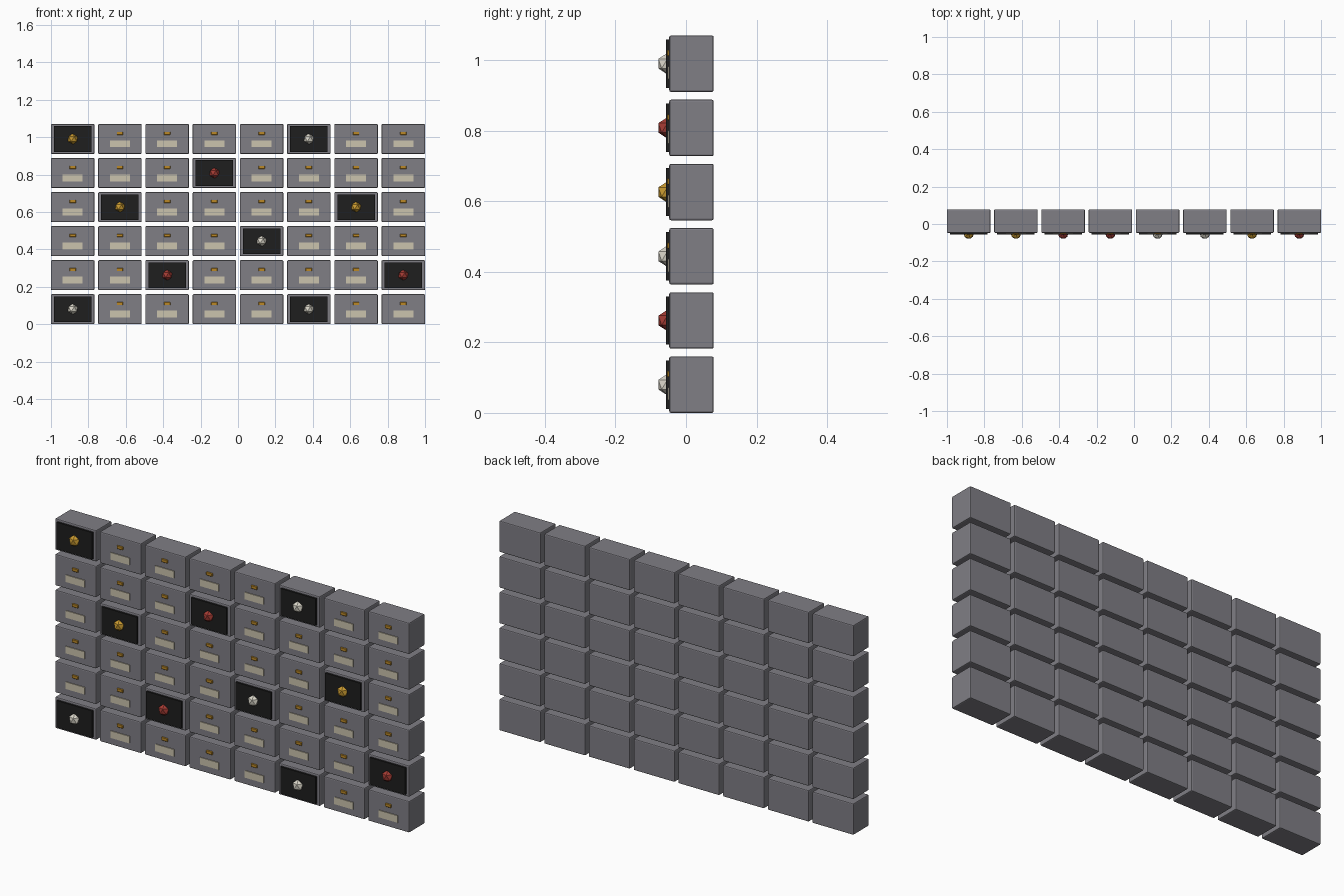
import bpy, bmesh
from mathutils import Matrix, Vector

if "Cube" in bpy.data.objects:
    bpy.data.objects.remove(bpy.data.objects["Cube"])

COLS, ROWS = 8, 6
BOX = (0.2325, 0.126, 0.16)          # width, depth, height of one box
STEP_X, STEP_Z = 0.2525, 0.182
FRONT, BACK = -0.0475, 0.0785


def material(name, rgb):
    m = bpy.data.materials.new(name)
    m.diffuse_color = (*rgb, 1.0)
    m.use_nodes = True
    m.node_tree.nodes["Principled BSDF"].inputs["Base Color"].default_value = m.diffuse_color
    return m


grey = material("grey_metal", (0.215, 0.21, 0.235))
cream = material("cream_paper", (0.60, 0.55, 0.42))
brass = material("brass", (0.50, 0.25, 0.02))
black = material("black_velvet", (0.013, 0.013, 0.013))
gem_mats = {
    "gold": material("gold_gem", (0.60, 0.33, 0.03)),
    "red": material("red_gem", (0.38, 0.045, 0.035)),
    "white": material("white_gem", (0.72, 0.69, 0.60)),
}


def block_mesh(name, size, mat, bevel=0.0, segments=1):
    bm = bmesh.new()
    bmesh.ops.create_cube(bm, size=1.0, matrix=Matrix.Diagonal((*size, 1.0)))
    if bevel:
        bmesh.ops.bevel(bm, geom=bm.edges[:], offset=bevel, segments=segments,
                        profile=0.5, affect='EDGES')
    return finish(bm, name, mat)


def gem_mesh(name, mat):
    bm = bmesh.new()
    bmesh.ops.create_icosphere(bm, subdivisions=1, radius=0.03)
    return finish(bm, name, mat)


def finish(bm, name, mat):
    me = bpy.data.meshes.new(name)
    bm.to_mesh(me)
    bm.free()
    me.materials.append(mat)
    return me


def place(name, mesh, loc):
    ob = bpy.data.objects.new(name, mesh)
    ob.location = loc
    bpy.context.collection.objects.link(ob)


# Shared part meshes
box = block_mesh("box", BOX, grey, 0.005, 2)
label = block_mesh("label", (0.107, 0.006, 0.036), cream)
knob = block_mesh("knob", (0.034, 0.008, 0.017), brass, 0.002)
panel = block_mesh("display_panel", (0.2, 0.01, 0.137), black)
gems = {k: gem_mesh(k + "_gem", m) for k, m in gem_mats.items()}

# Display boxes by (row from the top, column)
display = {
    (0, 0): "gold", (0, 5): "white", (1, 3): "red", (2, 1): "gold",
    (2, 6): "gold", (3, 4): "white", (4, 2): "red", (4, 7): "red",
    (5, 0): "white", (5, 5): "white",
}

for row in range(ROWS):
    for col in range(COLS):
        x = (col - (COLS - 1) / 2) * STEP_X
        z = BOX[2] / 2 + (ROWS - 1 - row) * STEP_Z
        tag = f"_{row + 1}_{col + 1}"
        place("box" + tag, box, (x, (FRONT + BACK) / 2, z))
        kind = display.get((row, col))
        if kind:
            # Dark panel with a faceted gem
            place("display_panel" + tag, panel, (x, FRONT - 0.0045, z))
            place(kind + "_gem" + tag, gems[kind], (x, -0.053, z))
        else:
            # Drawer front with a knob above a label
            place("label" + tag, label, (x, FRONT - 0.001, z - 0.026))
            place("knob" + tag, knob, (x, FRONT - 0.002, z + 0.03))
